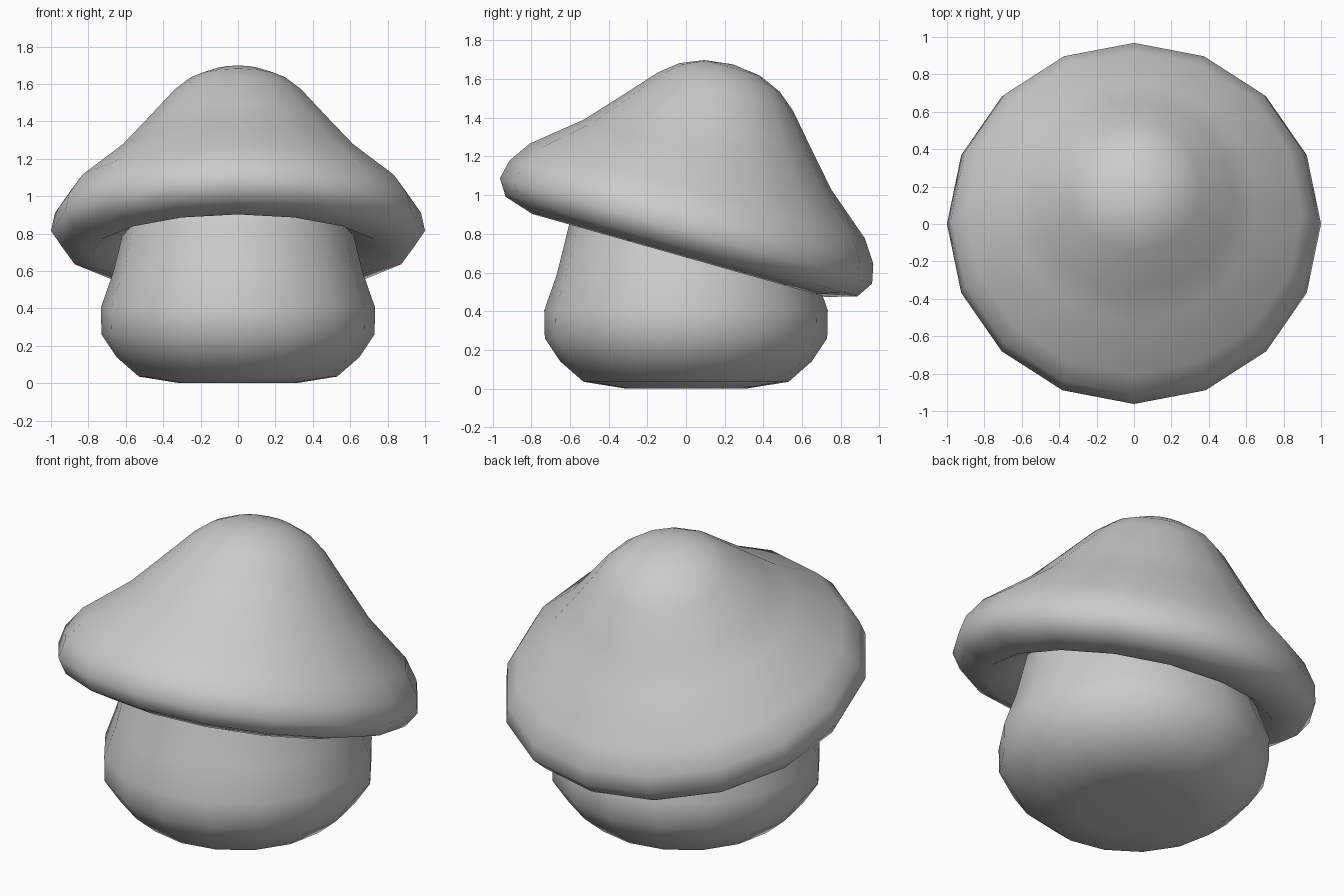
import bpy, bmesh
from math import pi, sin, cos, radians

if "Cube" in bpy.data.objects:
    bpy.data.objects.remove(bpy.data.objects["Cube"])

SIDES = 16


def lathe(name, profile):
    """Revolve (radius, height) points around z; radius 0 makes a pole."""
    bm = bmesh.new()
    rings = []
    for r, h in profile:
        n = SIDES if r > 0 else 1
        rings.append([bm.verts.new((r * cos(2 * pi * i / SIDES), r * sin(2 * pi * i / SIDES), h))
                      for i in range(n)])
    for a, b in zip(rings, rings[1:]):
        for i in range(SIDES):
            j = (i + 1) % SIDES
            if len(a) == 1:
                bm.faces.new((a[0], b[j], b[i]))
            elif len(b) == 1:
                bm.faces.new((a[i], a[j], b[0]))
            else:
                bm.faces.new((a[i], a[j], b[j], b[i]))
    bmesh.ops.recalc_face_normals(bm, faces=bm.faces)
    mesh = bpy.data.meshes.new(name)
    bm.to_mesh(mesh)
    bm.free()
    mesh.shade_smooth()
    obj = bpy.data.objects.new(name, mesh)
    bpy.context.collection.objects.link(obj)
    return obj


# Bulging stem, its top hidden inside the cap
lathe("stem", [(0, 0), (0.31, 0.0), (0.53, 0.035), (0.65, 0.14), (0.73, 0.26),
               (0.733, 0.405), (0.668, 0.59), (0.605, 0.845), (0.56, 1.0), (0, 1.0)])

# Bell-shaped cap with a rolled rim and hollow underside, tilted to the back
cap = lathe("cap", [(0, 0.03), (0.5, 0.02), (0.62, -0.03), (0.787, -0.132), (0.945, -0.084),
                    (1.0, 0.0), (0.978, 0.1), (0.9, 0.215), (0.665, 0.41), (0.53, 0.56),
                    (0.362, 0.75), (0.27, 0.825), (0.15, 0.876), (0, 0.895)])
cap.location = (0, 0, 0.815)
cap.rotation_euler = (radians(-15.8), 0, 0)
